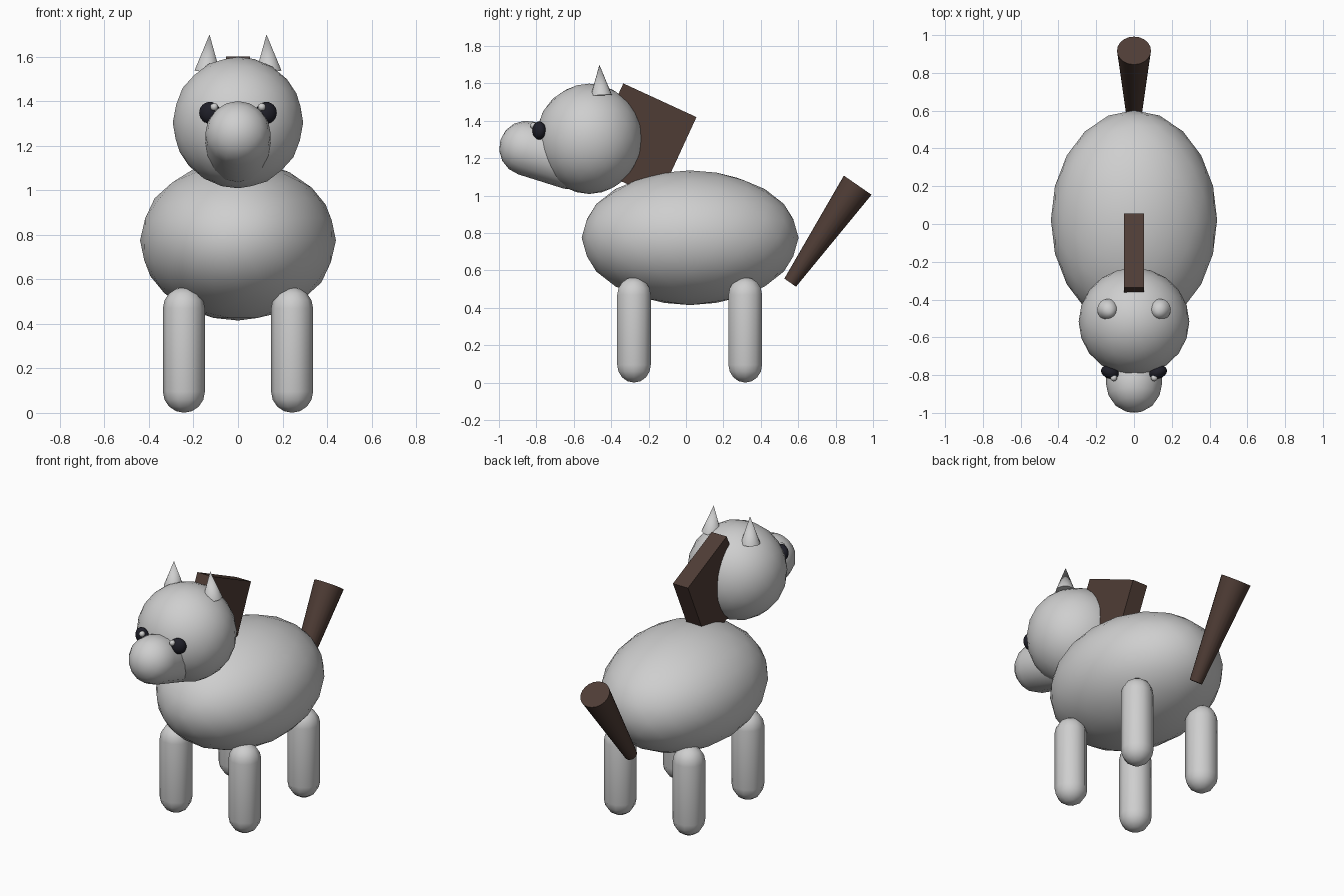
import bpy, bmesh, math
from mathutils import Matrix, Vector

if "Cube" in bpy.data.objects:
    bpy.data.objects.remove(bpy.data.objects["Cube"])


def material(name, rgb):
    m = bpy.data.materials.new(name)
    m.diffuse_color = (*rgb, 1)
    m.use_nodes = True
    m.node_tree.nodes["Principled BSDF"].inputs["Base Color"].default_value = m.diffuse_color
    return m


GREY = material("light grey", (0.62, 0.62, 0.62))
BROWN = material("dark brown", (0.078, 0.046, 0.036))
BLACK = material("eye black", (0.014, 0.014, 0.022))


def finish(name, bm, mat, matrix, smooth=40):
    bmesh.ops.transform(bm, matrix=matrix, verts=bm.verts)
    bmesh.ops.recalc_face_normals(bm, faces=bm.faces)
    me = bpy.data.meshes.new(name)
    bm.to_mesh(me)
    bm.free()
    me.materials.append(mat)
    ob = bpy.data.objects.new(name, me)
    bpy.context.collection.objects.link(ob)
    bpy.ops.object.select_all(action='DESELECT')
    ob.select_set(True)
    bpy.context.view_layer.objects.active = ob
    if smooth:
        bpy.ops.object.shade_smooth_by_angle(angle=math.radians(smooth))
    return ob


def ball(name, loc, radii, mat, sub=3, yaw=0):
    bm = bmesh.new()
    bmesh.ops.create_icosphere(bm, subdivisions=sub, radius=1)
    return finish(name, bm, mat, Matrix.Translation(loc) @ Matrix.Rotation(yaw, 4, 'Z')
                  @ Matrix.Diagonal((*radii, 1)))


def along(a, b):
    """Matrix that puts the z axis on the line from a to b, starting at a."""
    d = Vector(b) - Vector(a)
    return Matrix.Translation(a) @ d.to_track_quat('Z', 'X').to_matrix().to_4x4(), d.length


def capsule(name, a, b, r, mat, sides, steps=4):
    """Round-ended rod; a and b are the centres of its end domes."""
    m, length = along(a, b)
    arc = [i * math.pi / 2 / steps for i in range(steps + 1)]
    prof = [(r * math.sin(t), -r * math.cos(t)) for t in arc]
    prof += [(x, length - z) for x, z in reversed(prof)]
    bm = bmesh.new()
    vs = [bm.verts.new((x, 0, z)) for x, z in prof]
    es = [bm.edges.new(p) for p in zip(vs, vs[1:])]
    bmesh.ops.spin(bm, geom=vs + es, cent=(0, 0, 0), axis=(0, 0, 1),
                   angle=2 * math.pi, steps=sides, use_merge=True)
    bmesh.ops.remove_doubles(bm, verts=bm.verts, dist=1e-4)
    return finish(name, bm, mat, m, 50)


def cone(name, a, b, r1, r2, mat, sides):
    m, length = along(a, b)
    bm = bmesh.new()
    bmesh.ops.create_cone(bm, cap_ends=True, segments=sides, radius1=r1, radius2=r2, depth=length)
    return finish(name, bm, mat, m @ Matrix.Translation((0, 0, length / 2)))


# Body, head and muzzle
ball("body", (0, 0.022, 0.775), (0.44, 0.58, 0.36), GREY)
ball("head", (0, -0.517, 1.304), (0.293, 0.285, 0.295), GREY)
capsule("muzzle", (0, -0.61, 1.178), (0, -0.852, 1.254), 0.147, GREY, 16)

for side, s in (("left", 1), ("right", -1)):
    # Legs
    for end, y in (("front", -0.278), ("rear", 0.317)):
        capsule(f"{end}_{side}_leg", (s * 0.243, y, 0.095), (s * 0.243, y, 0.47),
                0.0944, GREY, 10)
    # Ears
    cone(f"{side}_ear", (s * 0.138, -0.453, 1.535), (s * 0.128, -0.463, 1.70),
         0.057, 0, GREY, 16)
    # Eyes and their highlights
    ball(f"{side}_eye", (s * 0.127, -0.785, 1.348), (0.049, 0.034, 0.049), BLACK, 3, s * 0.35)
    ball(f"{side}_eye_highlight", (s * 0.107, -0.815, 1.374), (0.018, 0.018, 0.018), GREY, 2)

# Mane: tilted slab from the back of the head into the body
top_front, top_back = Vector((0, -0.335, 1.60)), Vector((0, 0.056, 1.42))
edge = top_back - top_front
tilt = math.atan2(edge.z, edge.y)
depth = 0.48
bm = bmesh.new()
bmesh.ops.create_cube(bm, size=1)
finish("mane", bm, BROWN, Matrix.Translation((top_front + top_back) / 2)
       @ Matrix.Rotation(tilt, 4, 'X') @ Matrix.Translation((0, 0, -depth / 2))
       @ Matrix.Diagonal((0.106, edge.length, depth, 1)), 0)

# Tail: widening upward
cone("tail", (0, 0.557, 0.535), (0, 0.918, 1.056), 0.038, 0.09, BROWN, 20)
